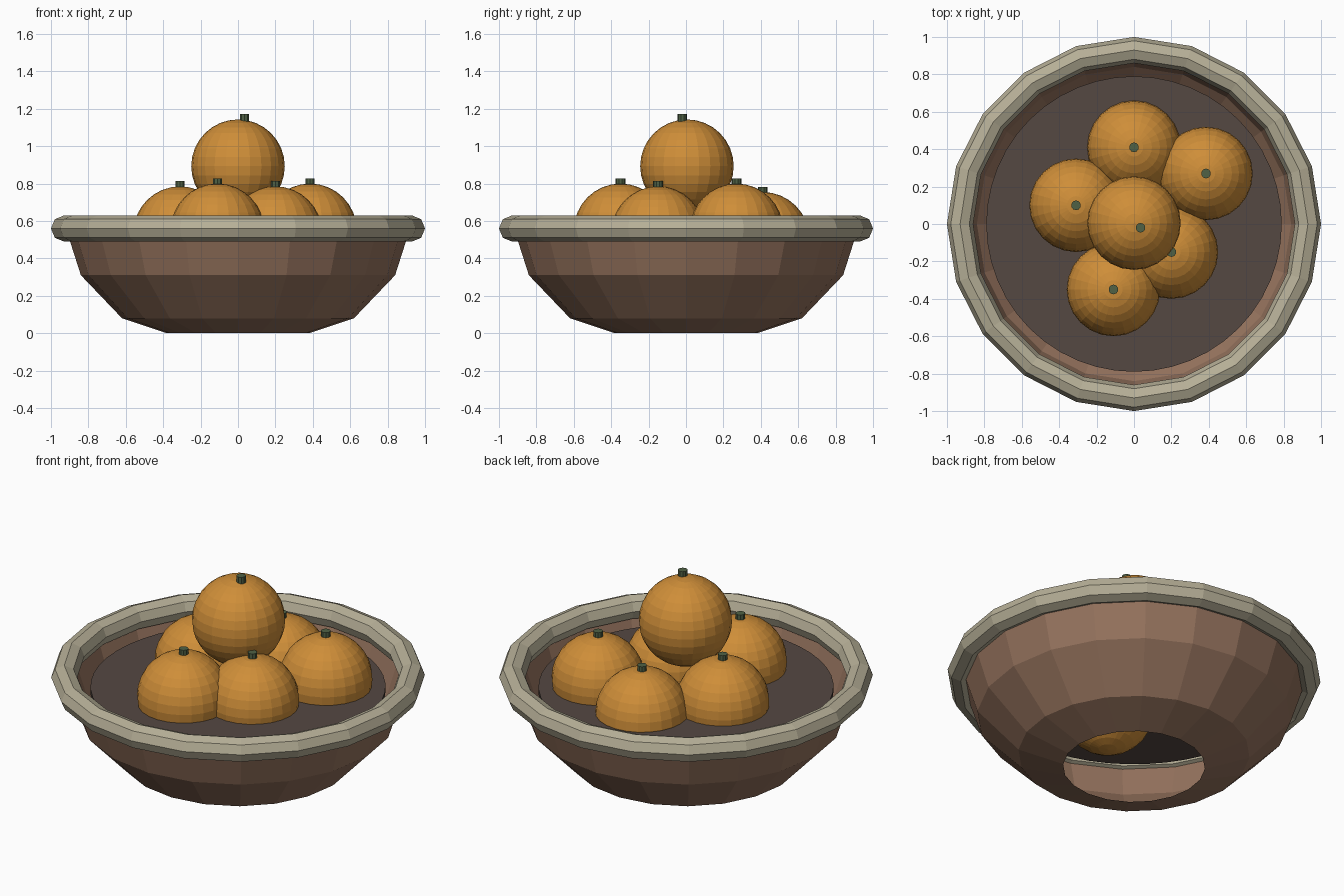
import bpy, bmesh
from math import pi, cos, sin

if "Cube" in bpy.data.objects:
    bpy.data.objects.remove(bpy.data.objects["Cube"])


def material(name, rgb):
    m = bpy.data.materials.new(name)
    m.diffuse_color = (*rgb, 1)
    m.use_nodes = True
    m.node_tree.nodes["Principled BSDF"].inputs["Base Color"].default_value = m.diffuse_color
    return m


def finish(name, bm, mat):
    bmesh.ops.recalc_face_normals(bm, faces=bm.faces)
    me = bpy.data.meshes.new(name)
    bm.to_mesh(me)
    bm.free()
    me.materials.append(mat)
    ob = bpy.data.objects.new(name, me)
    bpy.context.collection.objects.link(ob)
    return ob


def lathe(name, profile, sides, mat, closed=False):
    bm = bmesh.new()
    rings = [[bm.verts.new((r * cos(2 * pi * i / sides), r * sin(2 * pi * i / sides), z))
              for i in range(sides)] for r, z in profile]
    pairs = list(zip(rings, rings[1:]))
    if closed:
        pairs.append((rings[-1], rings[0]))
    for a, b in pairs:
        for i in range(sides):
            j = (i + 1) % sides
            bm.faces.new((a[i], a[j], b[j], b[i]))
    return finish(name, bm, mat)


def cylinder(name, r, z0, z1, sides, mat, x=0, y=0):
    bm = bmesh.new()
    bmesh.ops.create_cone(bm, cap_ends=True, segments=sides, radius1=r, radius2=r, depth=z1 - z0)
    bmesh.ops.translate(bm, verts=bm.verts, vec=(x, y, (z0 + z1) / 2))
    return finish(name, bm, mat)


clay = material("clay", (0.30, 0.17, 0.11))
glaze = material("glaze", (0.47, 0.43, 0.31))
dark = material("dark_filling", (0.09, 0.065, 0.055))
peel = material("peel", (0.62, 0.27, 0.04))
green = material("stem_green", (0.08, 0.12, 0.06))

# open-bottomed bowl wall
lathe("bowl_wall", [(0.38, 0), (0.62, 0.08), (0.84, 0.31), (0.92, 0.56)], 20, clay)

# rounded rim
lathe("bowl_rim", [(0.93 + 0.07 * cos(k * pi / 4), 0.56 + 0.07 * sin(k * pi / 4))
                   for k in range(8)], 20, glaze, closed=True)

# flat filling that the fruit sits in
cylinder("bowl_filling", 0.79, 0.47, 0.50, 48, dark)

# fruit: x, y, z of centre, then stem offset
R = 0.25
fruit = [(0, 0.41, 0.505, 0, 0), (0.385, 0.27, 0.55, 0, 0), (-0.31, 0.10, 0.535, 0, 0),
         (0.20, -0.15, 0.535, 0, 0), (-0.11, -0.35, 0.55, 0, 0), (0, 0.005, 0.893, 0.035, -0.025)]
for n, (x, y, z, dx, dy) in enumerate(fruit, 1):
    bm = bmesh.new()
    bmesh.ops.create_uvsphere(bm, u_segments=24, v_segments=16, radius=R)
    bmesh.ops.translate(bm, verts=bm.verts, vec=(x, y, z))
    finish(f"orange_{n}", bm, peel)
    cylinder(f"stem_{n}", 0.026, z + R - 0.015, z + R + 0.028, 10, green, x + dx, y + dy)
